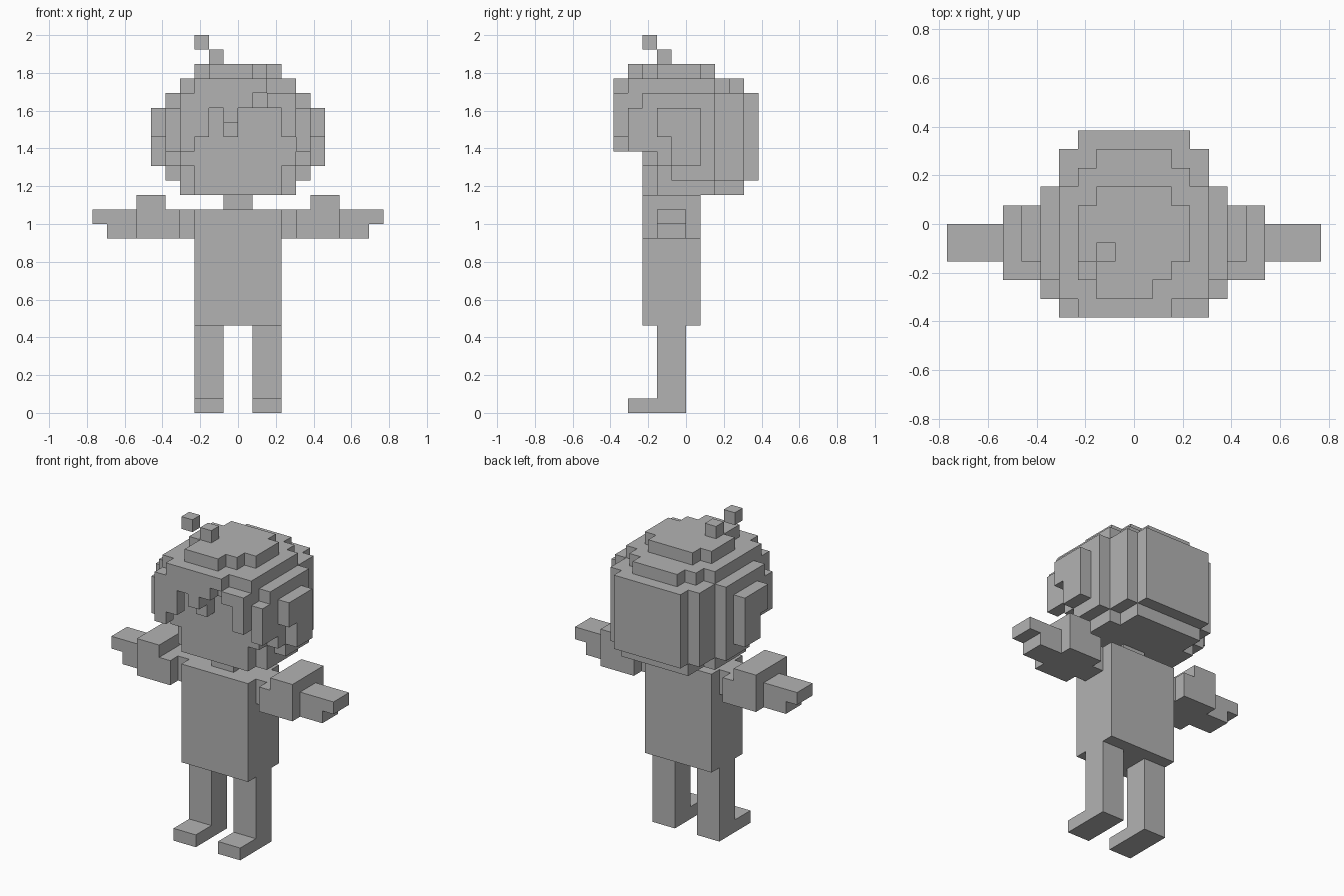
import bpy, bmesh
from mathutils import Vector

if "Cube" in bpy.data.objects:
    bpy.data.objects.remove(bpy.data.objects["Cube"])

U = 2 / 26  # size of one block

grey = bpy.data.materials.new("plain_grey")
grey.diffuse_color = (0.45, 0.45, 0.45, 1)
grey.use_nodes = True
grey.node_tree.nodes["Principled BSDF"].inputs["Base Color"].default_value = grey.diffuse_color


def box(x0, x1, y0, y1, z0, z1):
    return {(x, y, z) for x in range(x0, x1) for y in range(y0, y1) for z in range(z0, z1)}


def wide(half, y0, y1, z0, z1):
    """Box centred on x = 0."""
    return box(-half, half, y0, y1, z0, z1)


def flipped(cells):
    return {(-x - 1, y, z) for x, y, z in cells}


def blocks(name, cells):
    """Make one object from the outer skin of a set of blocks."""
    bm = bmesh.new()
    for cell in sorted(cells):
        for axis in range(3):
            b, c = (axis + 1) % 3, (axis + 2) % 3
            for side in (0, 1):
                near = list(cell)
                near[axis] += 2 * side - 1
                if tuple(near) in cells:
                    continue
                ring = []
                for i, j in ((0, 0), (1, 0), (1, 1), (0, 1)):
                    p = Vector(cell)
                    p[axis] += side
                    p[b] += i
                    p[c] += j
                    ring.append(bm.verts.new(p * U))
                bm.faces.new(ring if side else ring[::-1])
    bmesh.ops.remove_doubles(bm, verts=bm.verts, dist=1e-4)
    bmesh.ops.dissolve_limit(bm, angle_limit=0.01, verts=bm.verts, edges=bm.edges)
    me = bpy.data.meshes.new(name)
    bm.to_mesh(me)
    bm.free()
    me.materials.append(grey)
    bpy.context.collection.objects.link(bpy.data.objects.new(name, me))


# Torso and neck
blocks("torso", wide(3, -3, 1, 6, 14))
blocks("neck", wide(1, -2, 0, 14, 15))

# Legs and arms
limbs = {
    "leg": box(1, 3, -2, 0, 0, 6) | box(1, 3, -4, -2, 0, 1),
    "shoulder": box(3, 4, -2, 0, 12, 14),
    "sleeve": box(4, 7, -3, 1, 12, 14) | box(5, 7, -3, 1, 14, 15),
    "hand": box(7, 10, -2, 0, 13, 14) | box(7, 9, -2, 0, 12, 13),
}
for part, cells in limbs.items():
    blocks("right_" + part, cells)
    blocks("left_" + part, flipped(cells))

# Head: jaw, then skull with a stepped back
jaw = wide(3, -3, 4, 15, 16) | wide(4, -2, 2, 15, 16)
skull = wide(3, -3, 5, 16, 22) | wide(4, -2, 4, 16, 22) | wide(4, -3, 2, 17, 22)
for z, front in ((16, -1), (17, -2), (18, -3)):
    skull |= wide(5, front, 2, z, 22)
ears = wide(6, -2, 1, 19, 21) | wide(6, -1, 1, 17, 19)

# Crown: two stepped tiers of hair
crown = box(-3, 2, -5, -4, 22, 23) | wide(4, -4, 2, 22, 23)
crown |= wide(3, 2, 3, 22, 23) | wide(2, 3, 4, 22, 23)
crown |= box(-2, 1, -4, -3, 23, 24) | wide(2, -3, 2, 23, 24) | wide(3, -2, 1, 23, 24)

# Fringe: band with a gap, then hanging locks (column, lowest block)
fringe = wide(4, -5, -3, 21, 22) - box(1, 2, -5, -4, 21, 22)
for x, low in ((-4, 18), (-3, 19), (-1, 20), (3, 19)):
    fringe |= box(x, x + 1, -5, -4, low, 21)
fringe |= box(-1, 0, -4, -3, 19, 21)
side_lock = box(4, 5, -4, -3, 18, 21)
fringe |= side_lock | flipped(side_lock)

blocks("head", jaw | skull | ears | crown | fringe)

# Loose strand on top
blocks("strand_lower", box(-2, -1, -2, -1, 24, 25))
blocks("strand_upper", box(-3, -2, -3, -2, 25, 26))
